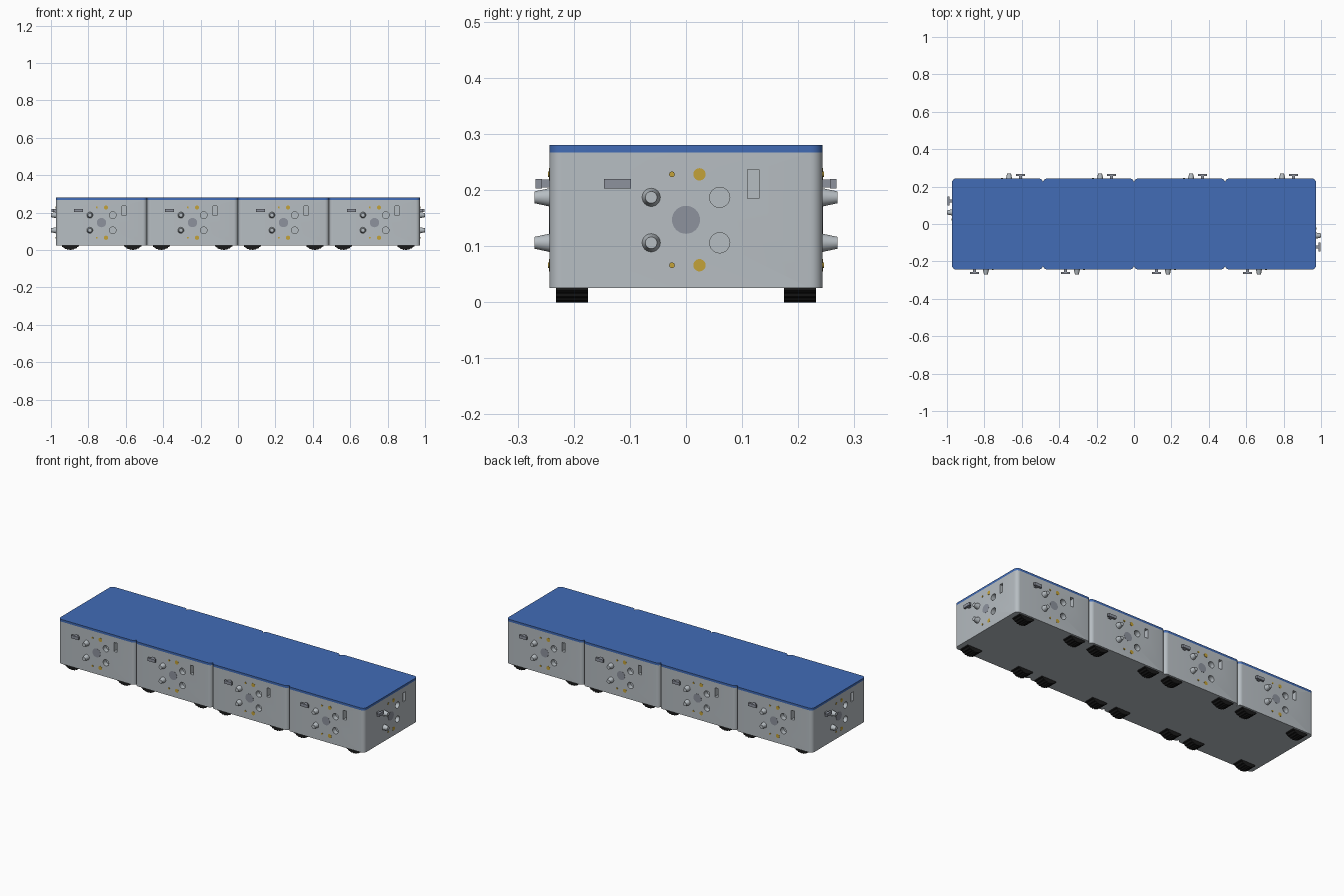
import bpy, bmesh, math
from mathutils import Matrix, Vector

if "Cube" in bpy.data.objects:
    bpy.data.objects.remove(bpy.data.objects["Cube"], do_unlink=True)

HALF, BOTTOM, LID, TOP, CORNER = 0.2433, 0.025, 0.267, 0.28, 0.022


def material(name, color):
    m = bpy.data.materials.new(name)
    m.use_nodes = True
    m.diffuse_color = (*color, 1)
    m.node_tree.nodes["Principled BSDF"].inputs["Base Color"].default_value = (*color, 1)
    return m


GREY = material("light grey shell", (0.47, 0.51, 0.54))
STEEL = material("mid grey metal", (0.27, 0.29, 0.34))
BLUE = material("blue lid", (0.054, 0.15, 0.47))
GOLD = material("gold contact", (0.55, 0.36, 0.04))
BLACK = material("black rubber", (0.01, 0.01, 0.01))


def finish(name, bm, mat, smooth=True):
    bmesh.ops.recalc_face_normals(bm, faces=bm.faces)
    mesh = bpy.data.meshes.new(name)
    bm.to_mesh(mesh)
    bm.free()
    mesh.materials.append(mat)
    ob = bpy.data.objects.new(name, mesh)
    bpy.context.collection.objects.link(ob)
    if smooth:
        bpy.ops.object.select_all(action="DESELECT")
        ob.select_set(True)
        bpy.context.view_layer.objects.active = ob
        bpy.ops.object.shade_smooth_by_angle(angle=math.radians(35))
    return ob


def rounded_block(name, z0, z1, mat):
    bm = bmesh.new()
    bmesh.ops.create_cube(bm, size=1, matrix=Matrix.Translation((0, 0, (z0 + z1) / 2))
                          @ Matrix.Diagonal((2 * HALF, 2 * HALF, z1 - z0, 1)))
    upright = [e for e in bm.edges if abs(e.verts[0].co.z - e.verts[1].co.z) > 0.001]
    bmesh.ops.bevel(bm, geom=upright, offset=CORNER, segments=6, profile=0.5, affect="EDGES")
    return finish(name, bm, mat)


# Face parts: u runs right as seen from outside, d is the distance out of the front face
def add_box(bm, u, z, w, h, d0, d1):
    bmesh.ops.create_cube(bm, size=1, matrix=Matrix.Translation((u, -HALF - (d0 + d1) / 2, z))
                          @ Matrix.Diagonal((w, d1 - d0, h, 1)))


def add_cone(bm, u, z, r0, r1, d0, d1, sides=24):
    bmesh.ops.create_cone(bm, cap_ends=True, segments=sides, radius1=r0, radius2=r1, depth=d1 - d0,
                          matrix=Matrix.Translation((u, -HALF - (d0 + d1) / 2, z))
                          @ Matrix.Rotation(math.pi / 2, 4, "X"))


def cutter_parts(bm):
    for z in (0.106, 0.187):
        add_cone(bm, 0.06, z, 0.018, 0.018, -0.028, 0.01)
    add_box(bm, 0.12, 0.211, 0.02, 0.052, -0.028, 0.01)


def peg_parts(bm):
    for z in (0.106, 0.187):
        add_cone(bm, -0.062, z, 0.0165, 0.0145, -0.001, 0.008)
        add_cone(bm, -0.062, z, 0.0145, 0.0105, 0.008, 0.027)


def latch_parts(bm):
    add_box(bm, -0.122, 0.2115, 0.016, 0.014, -0.001, 0.013)
    add_box(bm, -0.122, 0.2115, 0.048, 0.017, 0.013, 0.025)


def hub_parts(bm):
    add_cone(bm, 0, 0.147, 0.025, 0.025, -0.003, 0.0008, 32)


def contact_parts(bm):
    for z in (0.066, 0.228):
        add_cone(bm, -0.025, z, 0.005, 0.005, -0.002, 0.003, 16)
        add_cone(bm, 0.024, z, 0.011, 0.011, -0.002, 0.0008)


def face_parts(name, builder, mat, quarter, x):
    bm = bmesh.new()
    builder(bm)
    bmesh.ops.transform(bm, verts=bm.verts, matrix=Matrix.Translation((x, 0, 0))
                        @ Matrix.Rotation(quarter * math.pi / 2, 4, "Z"))
    return finish(name, bm, mat)


# Shell with sockets cut into all four sides
shell = rounded_block("module_shell", BOTTOM, LID, GREY)
bm = bmesh.new()
for quarter in range(4):
    part = bmesh.new()
    cutter_parts(part)
    part.transform(Matrix.Rotation(quarter * math.pi / 2, 4, "Z"))
    temp = bpy.data.meshes.new("socket_part")
    part.to_mesh(temp)
    part.free()
    bm.from_mesh(temp)
    bpy.data.meshes.remove(temp)
cutter = finish("socket_cutter", bm, GREY, False)
cutter.hide_render = True
cut = shell.modifiers.new("sockets", "BOOLEAN")
cut.object, cut.solver = cutter, "EXACT"
bpy.context.view_layer.objects.active = shell
bpy.ops.object.modifier_apply(modifier="sockets")
bpy.data.objects.remove(cutter, do_unlink=True)
lid = rounded_block("module_lid", LID, TOP, BLUE)

# Ribbed wheel, axle along y
bm = bmesh.new()
bmesh.ops.create_cone(bm, cap_ends=True, segments=96, radius1=0.0625, radius2=0.0625, depth=0.057,
                      matrix=Matrix.Rotation(math.pi / 2, 4, "X"))
for v in bm.verts:
    step = round(math.atan2(v.co.z, v.co.x) / (2 * math.pi) * 96)
    if step % 4 in (2, 3):
        v.co.x *= 0.96
        v.co.z *= 0.96
wheel = finish("wheel", bm, BLACK, False)


def place(source, name, location):
    ob = source.copy()
    ob.name = name
    ob.location = location
    bpy.context.collection.objects.link(ob)


# Four modules in a row, connectors only on the exposed sides
for i in range(4):
    x = (2 * i - 3) * HALF
    place(shell, f"module_shell_{i + 1}", (x, 0, 0))
    place(lid, f"module_lid_{i + 1}", (x, 0, 0))
    for sx in (-1, 1):
        for sy in (-1, 1):
            place(wheel, f"wheel_{i + 1}", (x + sx * 0.167, sy * 0.2035, 0.0625))
    exposed = [0, 2] + ([1] if i == 3 else []) + ([3] if i == 0 else [])
    for quarter in exposed:
        face_parts("guide_pegs", peg_parts, GREY, quarter, x)
        face_parts("latch", latch_parts, STEEL, quarter, x)
        face_parts("hub_disc", hub_parts, STEEL, quarter, x)
        face_parts("contacts", contact_parts, GOLD, quarter, x)
for source in (shell, lid, wheel):
    bpy.data.objects.remove(source, do_unlink=True)
